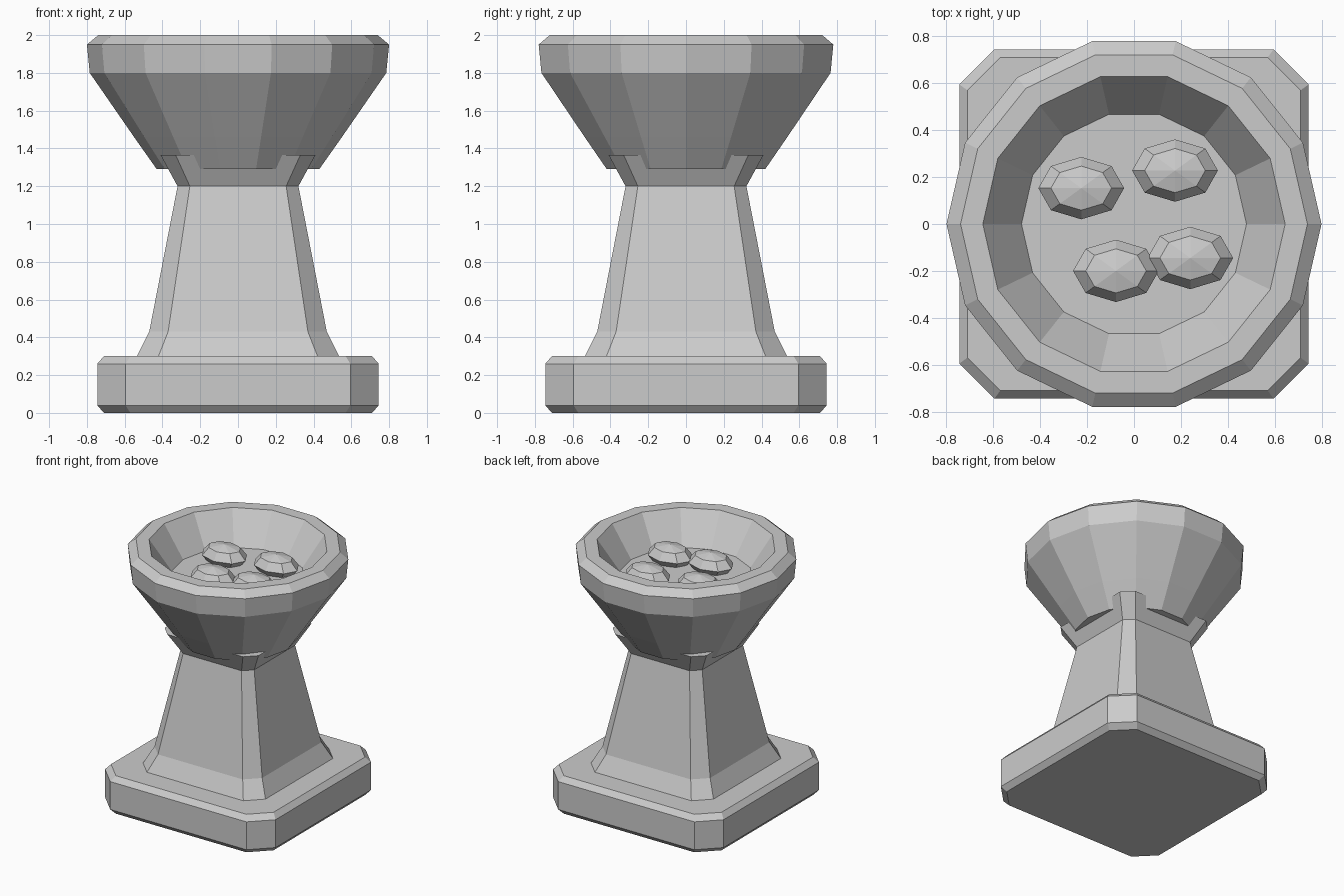
import bpy
import bmesh
from math import cos, sin, tau

cube = bpy.data.objects.get("Cube")
if cube:
    bpy.data.objects.remove(cube)

stone = bpy.data.materials.new("grey stone")
stone.use_nodes = True
grey = (0.6, 0.6, 0.6, 1)
stone.diffuse_color = grey
stone.node_tree.nodes["Principled BSDF"].inputs["Base Color"].default_value = grey


def chamfered_square(half, flat, z):
    """Square outline with cut corners, anticlockwise from above."""
    points = []
    for x, y in ((half, -flat), (half, flat)):
        points.append((x, y))
    ring = []
    for _ in range(4):
        ring += [(x, y, z) for x, y in points]
        points = [(-y, x) for x, y in points]
    return ring


def polygon(radius, z, sides):
    return [(radius * cos(tau * i / sides), radius * sin(tau * i / sides), z)
            for i in range(sides)]


def loft(name, rings):
    """Join a stack of rings with flat faces and cap both ends."""
    bm = bmesh.new()
    loops = [[bm.verts.new(p) for p in ring] for ring in rings]
    for low, high in zip(loops, loops[1:]):
        for i in range(len(low)):
            j = (i + 1) % len(low)
            bm.faces.new((low[i], low[j], high[j], high[i]))
    bm.faces.new(loops[0][::-1])
    bm.faces.new(loops[-1])
    mesh = bpy.data.meshes.new(name)
    bm.to_mesh(mesh)
    bm.free()
    mesh.materials.append(stone)
    obj = bpy.data.objects.new(name, mesh)
    bpy.context.collection.objects.link(obj)
    return obj


# Plinth with bevelled top and bottom edges: half width, flat half, height
loft("plinth", [chamfered_square(*r) for r in (
    (0.71, 0.57, 0), (0.745, 0.595, 0.04), (0.745, 0.595, 0.26), (0.71, 0.57, 0.3))])

# Tapered pedestal, flared at the foot and under the bowl
loft("pedestal", [chamfered_square(*r) for r in (
    (0.54, 0.425, 0.29), (0.47, 0.37, 0.43), (0.32, 0.255, 1.2), (0.41, 0.33, 1.365))])

# Bowl: outside wall, bevelled rim, inside wall, floor
loft("bowl", [polygon(r, z, 14) for r, z in (
    (0.43, 1.29), (0.55, 1.46), (0.785, 1.8), (0.8, 1.95),
    (0.74, 2), (0.645, 2), (0.48, 1.76))])

# Flattened pebbles lying in the bowl
for n, (x, y) in enumerate(((-0.225, 0.153), (0.175, 0.228), (-0.077, -0.2), (0.24, -0.145)), 1):
    bpy.ops.mesh.primitive_uv_sphere_add(segments=8, ring_count=4, radius=1, location=(x, y, 1.805))
    pebble = bpy.context.object
    pebble.name = f"pebble_{n}"
    pebble.scale = (0.183, 0.133, 0.085)
    pebble.data.materials.append(stone)
